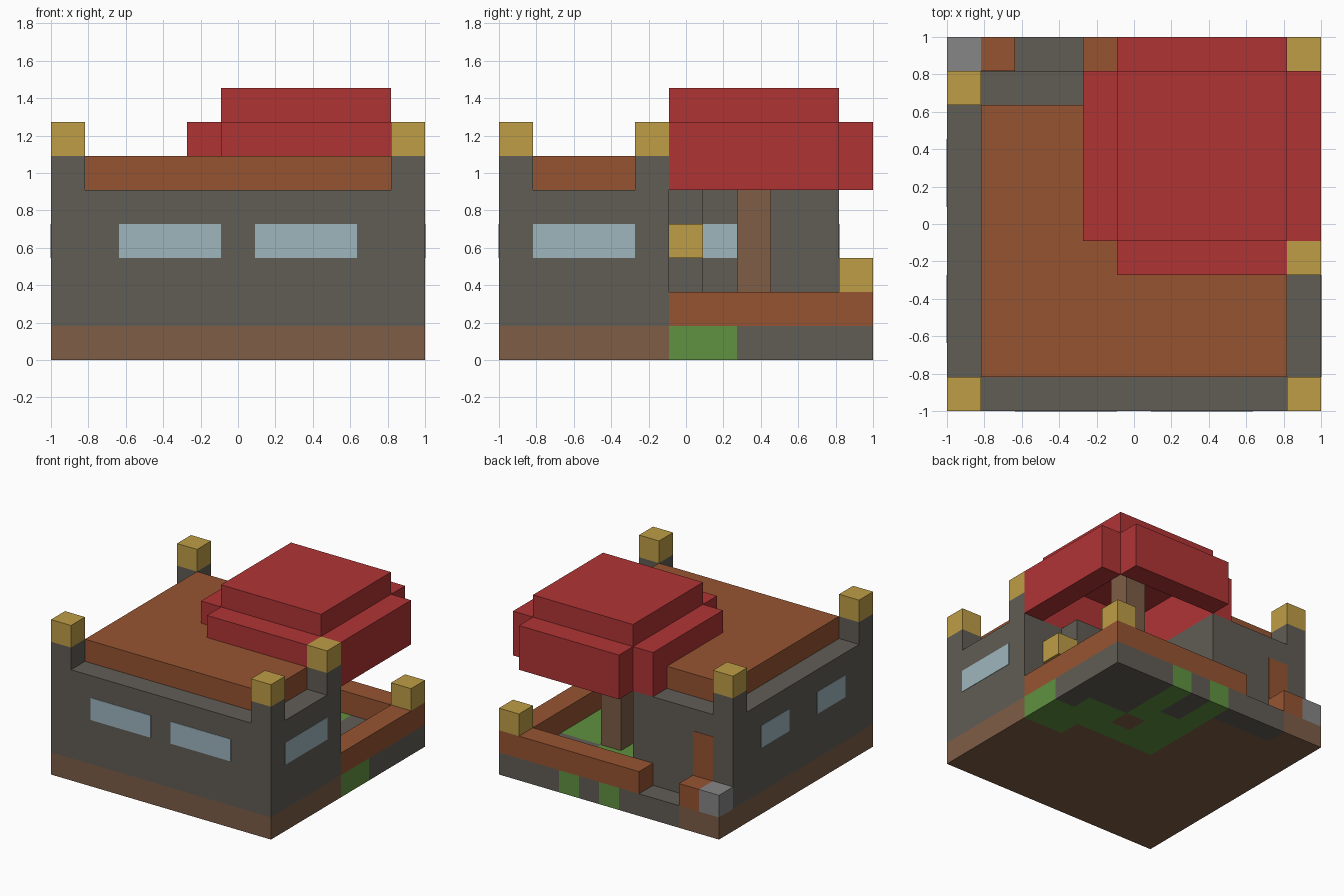
import bpy
import bmesh

UNIT = 2 / 11      # side of one building block
PLATE = 0.003      # thickness of glass and door plates

old = bpy.data.objects.get("Cube")
if old:
    bpy.data.objects.remove(old, do_unlink=True)


def linear(c):
    c /= 255
    return c / 12.92 if c <= 0.04045 else ((c + 0.055) / 1.055) ** 2.4


def material(name, *rgb):
    colour = (*[linear(c) for c in rgb], 1)
    mat = bpy.data.materials.new(name)
    mat.use_nodes = True
    mat.diffuse_color = colour
    bsdf = mat.node_tree.nodes["Principled BSDF"]
    bsdf.inputs["Base Color"].default_value = colour
    bsdf.inputs["Roughness"].default_value = 0.9
    return mat


STONE = material("dark stone", 97, 93, 86)
PALE = material("pale stone", 134, 134, 134)
LOG = material("brown log", 125, 93, 70)
PLANK = material("orange plank", 150, 84, 50)
GOLD = material("gold lamp", 190, 157, 70)
LEAF = material("red leaf", 176, 52, 53)
GRASS = material("green grass", 96, 145, 64)
GLASS = material("blue glass", 157, 182, 190)


def build(name, mat, *boxes):
    """One object made of boxes, each (x0, x1, y0, y1, z0, z1) in blocks."""
    bm = bmesh.new()
    for x0, x1, y0, y1, z0, z1 in boxes:
        verts = bmesh.ops.create_cube(bm, size=1)["verts"]
        for v in verts:
            v.co.x = (x1 if v.co.x > 0 else x0) * UNIT - 1
            v.co.y = (y1 if v.co.y > 0 else y0) * UNIT - 1
            v.co.z = (z1 if v.co.z > 0 else z0) * UNIT
    mesh = bpy.data.meshes.new(name)
    bm.to_mesh(mesh)
    bm.free()
    mesh.materials.append(mat)
    obj = bpy.data.objects.new(name, mesh)
    bpy.context.collection.objects.link(obj)
    return obj


def plate(name, mat, axis, at, side, start, end, z0, z1):
    """Thin panel lying on a wall face at the given block line."""
    t = PLATE / UNIT
    a, b = sorted((at, at + side * t))
    box = (a, b, start, end) if axis == "x" else (start, end, a, b)
    build(name, mat, (*box, z0, z1))


# L-shaped house: log base and stone walls, with a step in the inner corner
build("house_base", LOG,
      (0, 11, 0, 5, 0, 1), (0, 5, 5, 10, 0, 1), (5, 9, 5, 6, 0, 1), (0, 2, 10, 11, 0, 1))
build("house_walls", STONE,
      (0, 11, 0, 5, 1, 5), (0, 5, 5, 10, 1, 5), (5, 9, 5, 6, 1, 5))
build("roof", PLANK,
      (1, 10, 1, 4, 5, 6), (1, 5, 4, 5, 5, 6), (1, 4, 5, 9, 5, 6))

# Corner posts topped with lamps
for label, x, y in (("front_right", 0, 0), ("front_left", 10, 0),
                    ("back_right", 0, 9), ("middle_left", 10, 4)):
    build(label + "_post", STONE, (x, x + 1, y, y + 1, 5, 6))
    build(label + "_lamp", GOLD, (x, x + 1, y, y + 1, 6, 7))

# Windows and door
for i, x in enumerate((2, 6)):
    plate(f"front_window_{i}", GLASS, "y", 0, -1, x, x + 3, 3, 4)
    plate(f"right_window_{i}", GLASS, "x", 0, -1, 2 + 4 * i, 4 + 4 * i, 3, 4)
plate("left_window", GLASS, "x", 11, 1, 1, 4, 3, 4)
plate("garden_window", GLASS, "x", 5, 1, 6, 8, 3, 4)
plate("door", PLANK, "y", 10, 1, 1, 2, 2, 4)

# Doorstep and path
build("doorstep", PLANK, (1, 2, 10, 11, 1, 2))
build("corner_block", PALE, (0, 1, 10, 11, 1, 2))
build("path", STONE, (2, 5, 10, 11, 0, 1))

# Garden ground: G grass, S stone, T trunk, dot for the house
garden = ["....GG",
          "GGGGGG",
          "GGTGGS",
          "GGGSSS",
          "GSGSSS",
          "GSGSSS"]
for key, name, mat in (("G", "garden_grass", GRASS), ("S", "garden_paving", STONE)):
    build(name, mat, *[(x, x + 1, y, y + 1, 0, 1)
                       for y, row in enumerate(garden, 5)
                       for x, cell in enumerate(row, 5) if cell == key])

# Garden border, its corner lamp and the wall lamp
build("garden_border", PLANK, (10, 11, 5, 10, 1, 2), (4, 11, 10, 11, 1, 2))
build("border_lamp", GOLD, (10, 11, 10, 11, 2, 3))
build("wall_lamp", GOLD, (9, 10, 5, 6, 3, 4))

# Tree: trunk, ring of leaves with open corners, and a cap
build("tree_trunk", LOG, (7, 8, 7, 8, 0, 7))
build("leaf_ring", LEAF,
      (10, 11, 5, 10, 5, 7), (4, 5, 5, 10, 5, 7),
      (5, 10, 10, 11, 5, 7), (5, 10, 4, 5, 5, 7))
build("leaf_cap", LEAF, (5, 10, 5, 10, 7, 8))
